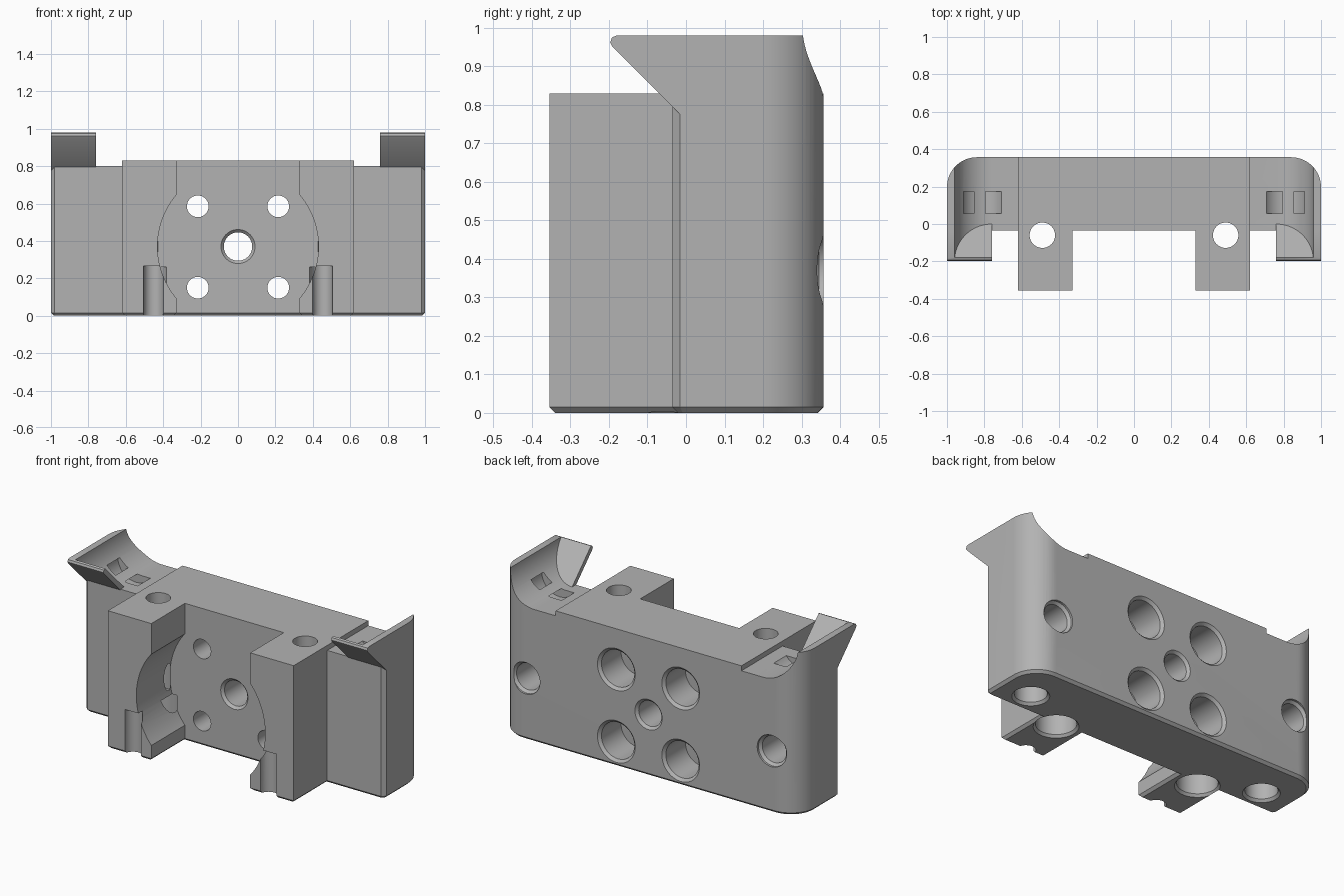
import bpy, bmesh, math
from mathutils import Matrix

cube = bpy.data.objects.get("Cube")
if cube:
    bpy.data.objects.remove(cube, do_unlink=True)

grey = bpy.data.materials.new("plain grey")
grey.use_nodes = True
colour = (0.45, 0.45, 0.45, 1)
grey.diffuse_color = colour
grey.node_tree.nodes["Principled BSDF"].inputs["Base Color"].default_value = colour


def make(name, bm):
    bmesh.ops.recalc_face_normals(bm, faces=bm.faces)
    mesh = bpy.data.meshes.new(name)
    bm.to_mesh(mesh)
    bm.free()
    mesh.materials.append(grey)
    ob = bpy.data.objects.new(name, mesh)
    bpy.context.collection.objects.link(ob)
    return ob


def loft(name, *rings):
    """Closed solid through rings of matching points."""
    bm = bmesh.new()
    loops = [[bm.verts.new(p) for p in ring] for ring in rings]
    n = len(loops[0])
    for a, b in zip(loops, loops[1:]):
        for i in range(n):
            j = (i + 1) % n
            bm.faces.new((a[i], a[j], b[j], b[i]))
    bm.faces.new(loops[0])
    bm.faces.new(loops[-1])
    return make(name, bm)


def box(name, x, y, z):
    return loft(name, *[[(x[0], y[0], h), (x[1], y[0], h), (x[1], y[1], h), (x[0], y[1], h)]
                        for h in z])


def arc(cx, cy, r, a, b, n):
    steps = [math.radians(a + (b - a) * i / n) for i in range(n + 1)]
    return [(cx + r * math.cos(t), cy + r * math.sin(t)) for t in steps]


def bore(name, place, axis, steps, n=48):
    """Stepped round cutter: steps are (position along axis, radius)."""
    rings = []
    for d, r in steps:
        ring = arc(0, 0, r, 0, 360 - 360 / n, n - 1)
        if axis == "y":
            rings.append([(place[0] + u, d, place[1] + v) for u, v in ring])
        else:
            rings.append([(place[0] + u, place[1] + v, d) for u, v in ring])
    return loft(name, *rings)


def boolean(target, tool, operation="DIFFERENCE"):
    mod = target.modifiers.new("shape", "BOOLEAN")
    mod.operation, mod.solver, mod.object = operation, "EXACT", tool
    bpy.context.view_layer.objects.active = target
    bpy.ops.object.modifier_apply(modifier=mod.name)
    bpy.data.objects.remove(tool, do_unlink=True)


# Body: plan outline with rounded back corners and two forward blocks
FRONT, WALL, BACK = -0.355, -0.035, 0.357
half = [(0.33, WALL), (0.33, FRONT), (0.62, FRONT), (0.62, WALL), (0.98, WALL), (1, -0.015)]
half += arc(0.84, BACK - 0.16, 0.16, 0, 90, 16)
plan = half + [(-x, y) for x, y in reversed(half)]
body = loft("mount_body", *[[(x, y, z) for x, y in plan] for z in (0, 0.98)])
bm = bmesh.new()
bm.from_mesh(body.data)
rim = [e for e in bm.edges if all(v.co.z < 0.001 for v in e.verts)]
bmesh.ops.bevel(bm, geom=rim, offset=0.015, segments=1, affect="EDGES")
bm.to_mesh(body.data)
bm.free()

# Step the top: raised middle, lower shelves at each side
boolean(body, box("middle_trim", (-0.63, 0.63), (-1, 1), (0.83, 1.2)))

for s in (1, -1):
    # Shelf, then overhanging ear with a rounded lip
    boolean(body, box("shelf_trim", sorted((s * 0.62, s * 0.76)), (-1, 1), (0.8, 1.2)))
    lip = [(-0.015, 0.775), (-0.192, 0.952), (-0.197, 0.962), (-0.192, 0.975),
           (-0.18, 0.98), (0.1, 0.98), (0.1, 0.775)]
    boolean(body, loft("ear", *[[(s * x, y, z) for y, z in lip] for x in (0.76, 1)]), "UNION")

    # Concave cradle inside the ear, closed at the front by the sloped lip
    cradle = [(0.62, 0.8)] + arc(0.76, 1.0, 0.2, -90, 0, 20) + [(0.96, 1.1), (0.62, 1.1)]
    boolean(body, loft("cradle_cut", [(s * x, 0.8 - z, z) for x, z in cradle],
                       [(s * x, 0.6, z) for x, z in cradle]))

    # Strap channel looping under the cradle
    loop = arc(0.805, 0.87, 0.12, 180, 360, 20) + arc(0.805, 0.87, 0.068, 360, 180, 20)
    boolean(body, loft("strap_channel", *[[(s * x, y, z) for x, z in loop]
                                          for y in (0.055, 0.175)]))

    # Vertical bolt hole with a wide bore below
    boolean(body, bore("block_bolt", (s * 0.49, -0.06), "z",
                       [(-0.01, 0.13), (0.015, 0.11), (0.26, 0.11), (0.26, 0.068), (1, 0.068)]))
    # Blind holes in the base and back
    boolean(body, bore("base_hole", (s * 0.8, 0.1), "z",
                       [(-0.01, 0.11), (0.015, 0.088), (0.25, 0.088)]))
    boolean(body, bore("back_hole", (s * 0.82, 0.37), "y",
                       [(0.4, 0.095), (0.345, 0.095), (0.33, 0.08), (0.13, 0.08)]))
    # Half-round groove in the front of each block
    boolean(body, bore("front_groove", (s * 0.452, FRONT), "z", [(-0.1, 0.053), (0.265, 0.053)], 32))

    # Countersunk screw holes through the middle wall
    for z in (0.15, 0.585):
        boolean(body, bore("screw_hole", (s * 0.215, z), "y",
                           [(0.4, 0.126), (BACK, 0.126), (0.342, 0.11), (0.155, 0.11),
                            (0.155, 0.058), (-0.2, 0.058)]))

# Round recess between the blocks and the chamfered centre hole
boolean(body, bore("round_recess", (0, 0.37), "y", [(-0.5, 0.43), (WALL, 0.43)], 96))
boolean(body, bore("centre_hole", (0, 0.37), "y",
                   [(0.4, 0.091), (BACK, 0.091), (0.342, 0.076), (-0.02, 0.076),
                    (WALL, 0.091), (-0.1, 0.091)]))

bpy.ops.object.select_all(action="DESELECT")
body.select_set(True)
bpy.context.view_layer.objects.active = body
bpy.ops.object.shade_smooth_by_angle(angle=math.radians(30))
